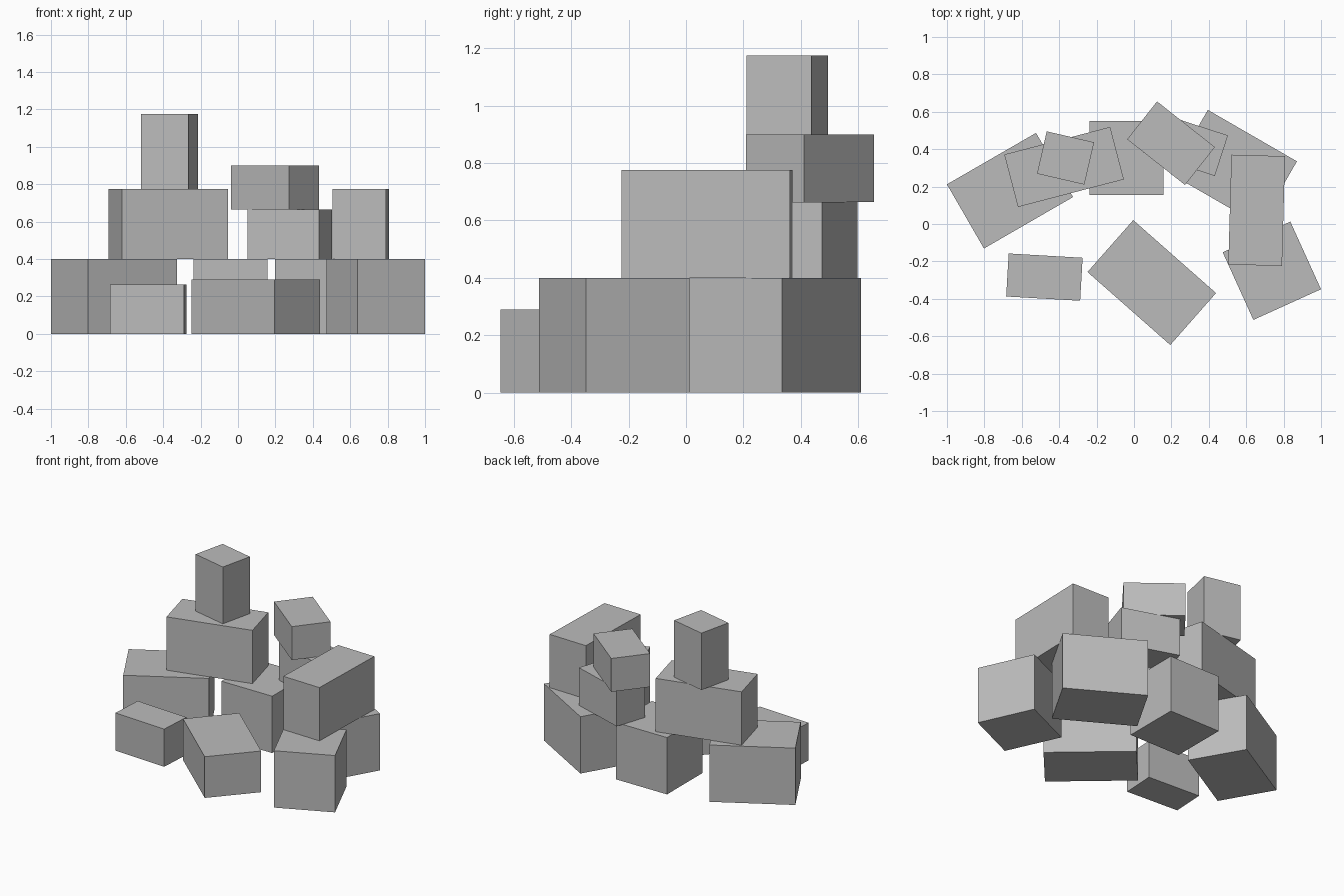
import bpy
import math

if "Cube" in bpy.data.objects:
    bpy.data.objects.remove(bpy.data.objects["Cube"])

# One plain grey for every block
grey = bpy.data.materials.new("stone_grey")
grey.diffuse_color = (0.5, 0.5, 0.5, 1.0)
grey.use_nodes = True
grey.node_tree.nodes["Principled BSDF"].inputs["Base Color"].default_value = grey.diffuse_color


def block(name, center, size, z0, z1, angle):
    """Box turned about z, resting between heights z0 and z1."""
    bpy.ops.mesh.primitive_cube_add(size=1)
    ob = bpy.context.object
    ob.name = name
    ob.location = (center[0], center[1], (z0 + z1) / 2)
    ob.scale = (size[0], size[1], z1 - z0)
    ob.rotation_euler = (0, 0, math.radians(angle))
    ob.data.materials.append(grey)
    return ob


# Ground course, laid in a rough ring
block("base_left_block", (-0.663, 0.178), (0.55, 0.396), 0, 0.40, 30)
block("base_back_block", (-0.04, 0.353), (0.396, 0.396), 0, 0.40, 0)
block("base_right_block", (0.534, 0.301), (0.55, 0.396), 0, 0.40, -30)
block("base_front_right_block", (0.737, -0.25), (0.397, 0.397), 0, 0.40, 24.4)

# Loose blocks in front
block("fallen_front_block", (0.095, -0.313), (0.59, 0.37), 0, 0.29, -41.4)
block("fallen_left_block", (-0.479, -0.284), (0.396, 0.23), 0, 0.265, -3.3)

# Second course
block("second_left_block", (-0.374, 0.305), (0.585, 0.29), 0.40, 0.775, 14.6)
block("second_back_block", (0.277, 0.427), (0.40, 0.228), 0.40, 0.665, -18)
block("second_right_block", (0.656, 0.073), (0.287, 0.587), 0.40, 0.775, -1.6)

# Top blocks
block("top_upright_block", (-0.366, 0.353), (0.26, 0.232), 0.775, 1.175, -13)
block("top_back_block", (0.198, 0.432), (0.394, 0.258), 0.665, 0.90, -38.3)
